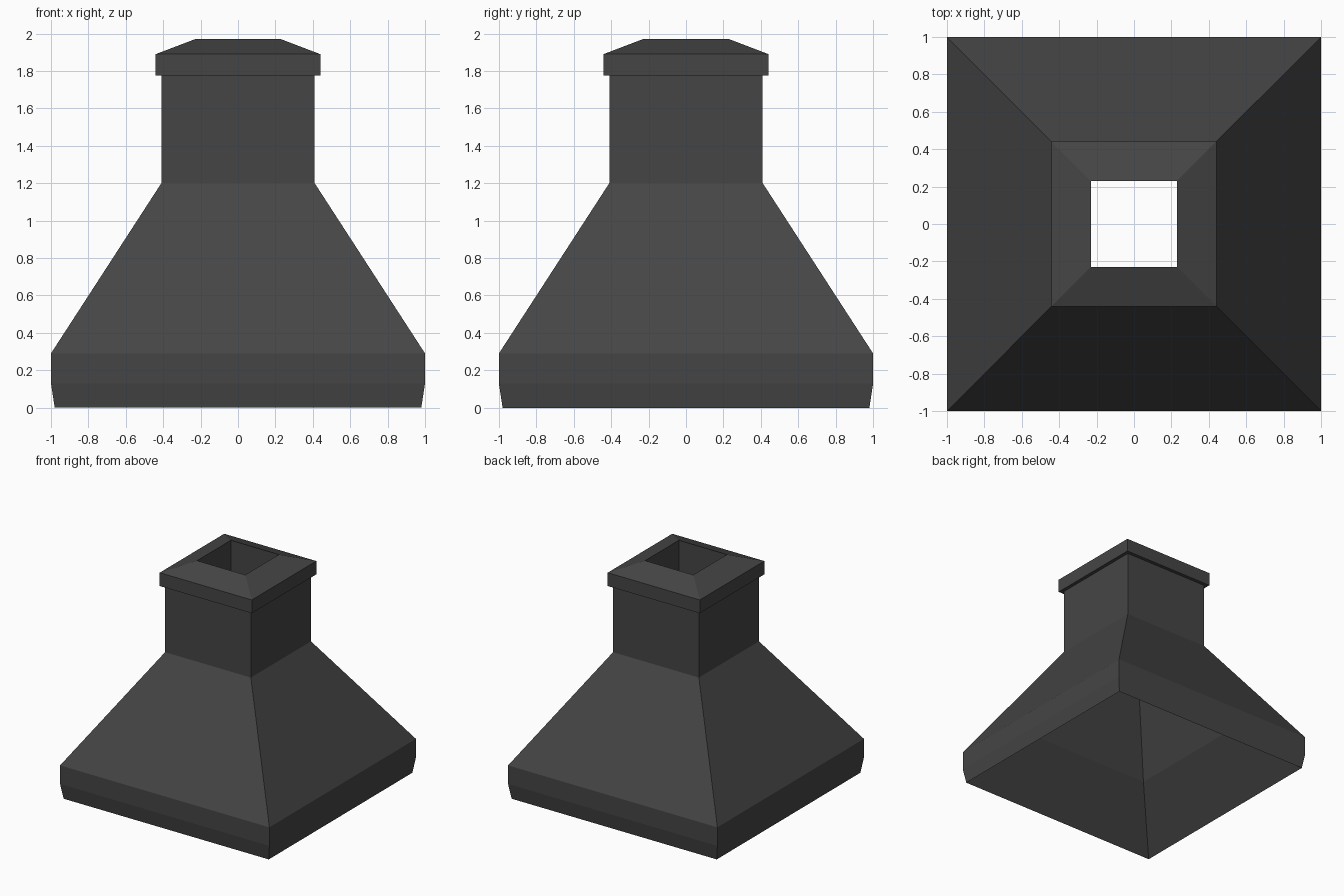
import bpy
import bmesh

cube = bpy.data.objects.get("Cube")
if cube:
    bpy.data.objects.remove(cube, do_unlink=True)

metal = bpy.data.materials.new("dark_grey_metal")
colour = (0.06, 0.06, 0.06, 1)
metal.diffuse_color = colour
metal.use_nodes = True
metal.node_tree.nodes["Principled BSDF"].inputs["Base Color"].default_value = colour


def square_sweep(name, profile, closed=False):
    """Sweep (half width, height) points around a square."""
    bm = bmesh.new()
    rings = [[bm.verts.new((sx * w, sy * w, z))
              for sx, sy in ((-1, -1), (1, -1), (1, 1), (-1, 1))]
             for w, z in profile]
    pairs = list(zip(rings, rings[1:]))
    if closed:
        pairs.append((rings[-1], rings[0]))
    for low, high in pairs:
        for i in range(4):
            j = (i + 1) % 4
            bm.faces.new((low[i], low[j], high[j], high[i]))
    mesh = bpy.data.meshes.new(name)
    bm.to_mesh(mesh)
    bm.free()
    mesh.materials.append(metal)
    obj = bpy.data.objects.new(name, mesh)
    bpy.context.collection.objects.link(obj)
    return obj


# Outer hood: tapered skirt, sloped canopy and straight neck
square_sweep("hood_shell", [(0.98, 0), (1, 0.13), (1, 0.29), (0.41, 1.2), (0.41, 1.775)])

# Overhanging collar with a bevelled top
square_sweep("chimney_collar", [(0.41, 1.775), (0.44, 1.775), (0.44, 1.89), (0.23, 1.97)])

# Inner flue, flaring out to meet the bottom rim
square_sweep("inner_flue", [(0.23, 1.97), (0.23, 1.3), (0.63, 0.45), (0.98, 0)])
